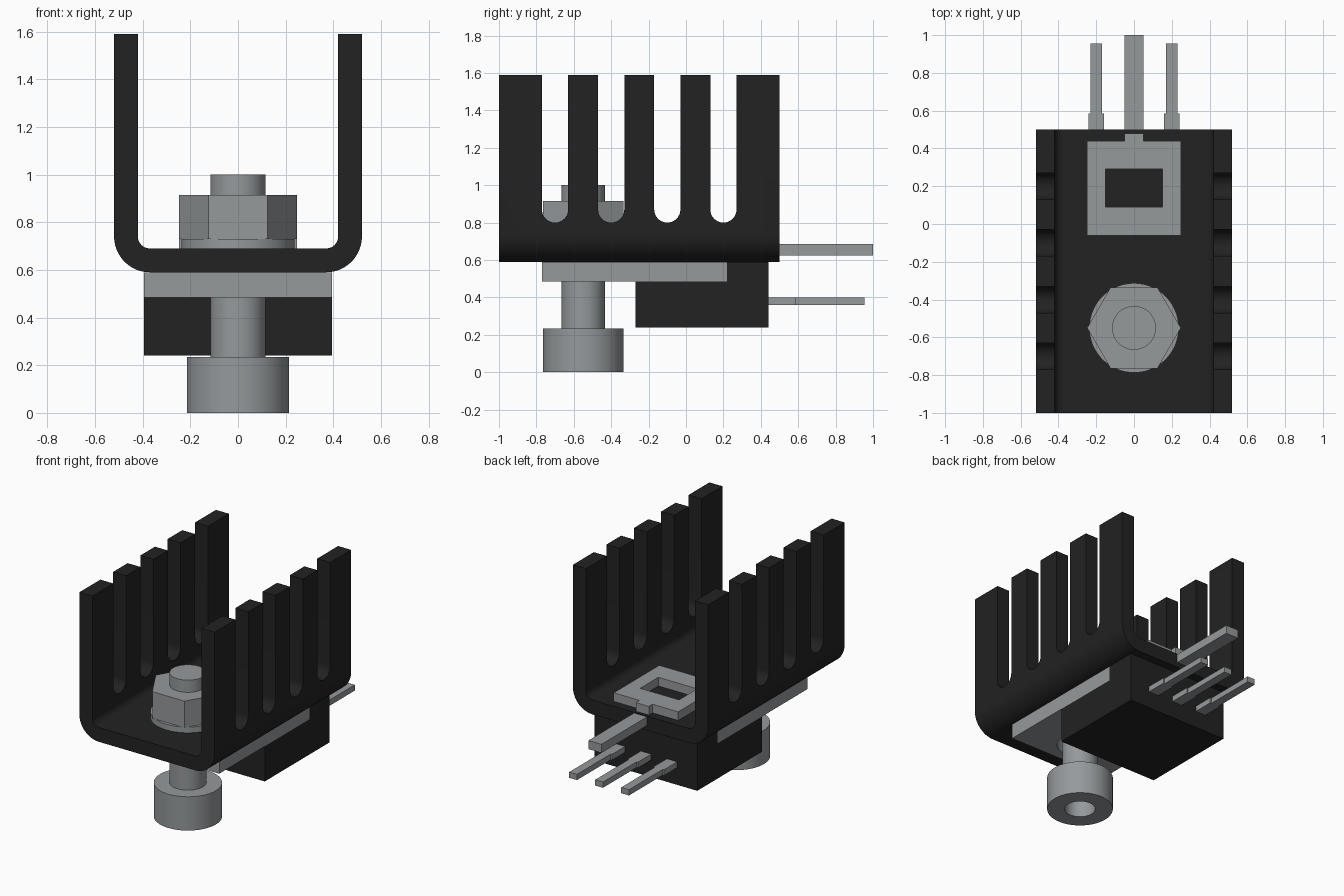
import bpy, bmesh, math
from mathutils import Vector

cube = bpy.data.objects.get("Cube")
if cube:
    bpy.data.objects.remove(cube, do_unlink=True)


def material(name, rgb):
    m = bpy.data.materials.new(name)
    m.use_nodes = True
    m.diffuse_color = (*rgb, 1)
    m.node_tree.nodes["Principled BSDF"].inputs["Base Color"].default_value = (*rgb, 1)
    return m


BLACK = material("matte black", (0.016, 0.016, 0.016))
GREY = material("steel grey", (0.30, 0.32, 0.33))


def finish(name, bm, mat):
    bmesh.ops.recalc_face_normals(bm, faces=bm.faces[:])
    mesh = bpy.data.meshes.new(name)
    bm.to_mesh(mesh)
    bm.free()
    mesh.materials.append(mat)
    ob = bpy.data.objects.new(name, mesh)
    bpy.context.collection.objects.link(ob)
    return ob


def prism(name, outline, axis, lo, hi, mat):
    """Extrude a 2D outline along an axis; x takes (y,z), y takes (x,z), z takes (x,y)."""
    place = {"x": lambda a, b, t: (t, a, b),
             "y": lambda a, b, t: (a, t, b),
             "z": lambda a, b, t: (a, b, t)}[axis]
    bm = bmesh.new()
    face = bm.faces.new([bm.verts.new(place(a, b, lo)) for a, b in outline])
    ext = bmesh.ops.extrude_face_region(bm, geom=[face])["geom"]
    bmesh.ops.translate(bm, vec=Vector(place(0, 0, hi - lo)),
                        verts=[v for v in ext if isinstance(v, bmesh.types.BMVert)])
    return finish(name, bm, mat)


def lathe(name, profile, centre, mat, steps=64):
    bm = bmesh.new()
    vs = [bm.verts.new((centre[0] + r, centre[1], z)) for r, z in profile]
    es = [bm.edges.new(p) for p in zip(vs, vs[1:])]
    bmesh.ops.spin(bm, geom=vs + es, cent=(*centre, 0), axis=(0, 0, 1),
                   angle=2 * math.pi, steps=steps)
    bmesh.ops.remove_doubles(bm, verts=bm.verts[:], dist=1e-5)
    return finish(name, bm, mat)


def arc(cx, cy, r, a0, a1, n):
    return [(cx + r * math.cos(math.radians(a0 + (a1 - a0) * i / n)),
             cy + r * math.sin(math.radians(a0 + (a1 - a0) * i / n))) for i in range(n + 1)]


def rect(a0, b0, a1, b1):
    return [(a0, b0), (a1, b0), (a1, b1), (a0, b1)]


def select_only(ob):
    bpy.ops.object.select_all(action="DESELECT")
    ob.select_set(True)
    bpy.context.view_layer.objects.active = ob


def cut(ob, cutter):
    cutter.hide_render = True
    mod = ob.modifiers.new("cut", "BOOLEAN")
    mod.operation, mod.solver, mod.object = "DIFFERENCE", "EXACT", cutter
    select_only(ob)
    bpy.ops.object.modifier_apply(modifier=mod.name)
    bpy.data.objects.remove(cutter, do_unlink=True)


def smooth(ob):
    select_only(ob)
    bpy.ops.object.shade_smooth_by_angle(angle=math.radians(30))


# Heat sink: bent U channel with round-bottomed slots between the fins
BASE, FLOOR, TOP = 0.59, 0.69, 1.59
bend_x, bend_z = 0.37, 0.74
right = ([(0.52, TOP)] + arc(bend_x, bend_z, 0.15, 0, -90, 12))
inner = (arc(bend_x, bend_z, 0.05, -90, 0, 12) + [(0.42, TOP)])
flip = lambda pts: [(-x, z) for x, z in reversed(pts)]
heat_sink = prism("heat_sink", right + flip(right) + flip(inner) + inner,
                  "y", -1.0, 0.5, BLACK)
for y in (-0.70, -0.40, -0.10, 0.20):
    slot = arc(y, 0.87, 0.07, 180, 360, 16) + [(y + 0.07, 1.8), (y - 0.07, 1.8)]
    cut(heat_sink, prism("slot_cutter", slot, "x", -0.7, 0.7, BLACK))
smooth(heat_sink)

# Transistor: moulded body, metal tab with a mounting hole, three stepped leads
BOLT = (0.0, -0.55)
prism("transistor_body", [(-0.27, 0.24), (0.44, 0.24), (0.44, BASE), (0.22, BASE),
                          (0.22, 0.485), (-0.27, 0.485)], "x", -0.395, 0.395, BLACK)
tab = prism("mounting_tab", rect(-0.395, -0.77, 0.395, 0.22), "z", 0.485, BASE, GREY)
cut(tab, prism("hole_cutter", arc(*BOLT, 0.15, 0, 352.5, 47), "z", 0.4, 0.7, GREY))
smooth(tab)
for i, x in enumerate((-0.2, 0.0, 0.2)):
    half = [(x + 0.04, 0.43), (x + 0.04, 0.585), (x + 0.03, 0.585), (x + 0.03, 0.955)]
    other = [(2 * x - a, b) for a, b in reversed(half)]
    prism(f"lead_{i + 1}", half + other, "z", 0.36, 0.40, GREY)

# Bolt with a round socket, washer and hex nut
bolt = lathe("bolt", [(0, 0.12), (0.10, 0.12), (0.10, 0), (0.215, 0), (0.215, 0.235),
                      (0.116, 0.235), (0.116, 1.0), (0, 1.0)], BOLT, GREY)
washer = lathe("washer", [(0, FLOOR - 0.005), (0.237, FLOOR - 0.005),
                          (0.237, 0.73), (0, 0.73)], BOLT, GREY)
smooth(bolt)
smooth(washer)
prism("hex_nut", arc(*BOLT, 0.248, 0, 300, 5), "z", 0.73, 0.915, GREY)

# Solder anchor: rectangular frame with a neck, and a pin out of the channel's back
frame = prism("anchor_frame", [(-0.248, -0.06), (0.248, -0.06), (0.248, 0.44), (0.05, 0.44),
                               (0.05, 0.48), (-0.05, 0.48), (-0.05, 0.44), (-0.248, 0.44)],
              "z", FLOOR - 0.005, 0.75, GREY)
cut(frame, prism("window_cutter", rect(-0.15, 0.09, 0.15, 0.29), "z", 0.6, 0.9, GREY))
prism("anchor_pin", rect(-0.05, 0.47, 0.05, 1.0), "z", 0.625, 0.685, GREY)
